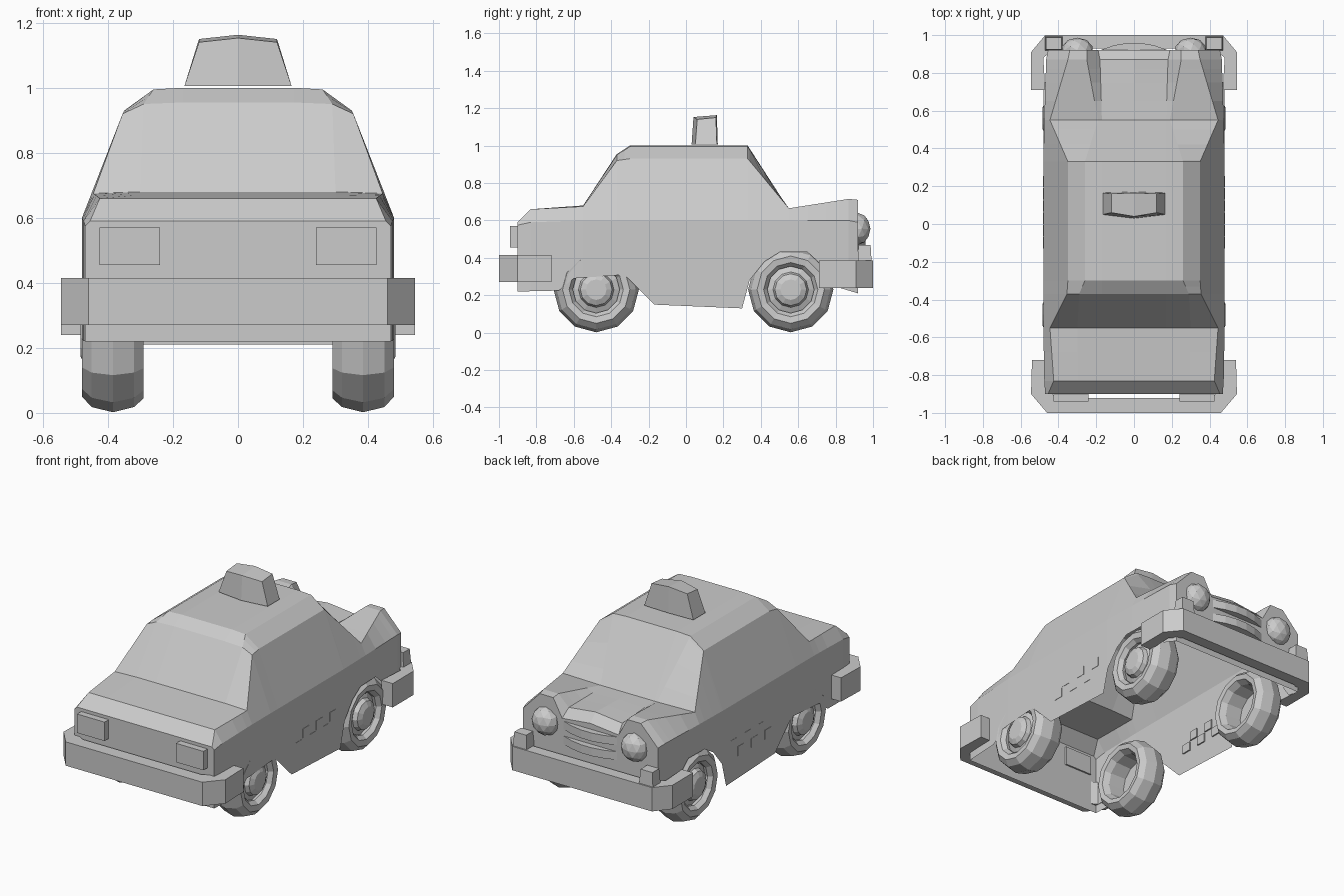
import bpy, bmesh
from math import cos, sin, pi
from mathutils import Matrix, Vector

if "Cube" in bpy.data.objects:
    bpy.data.objects.remove(bpy.data.objects["Cube"])


def finish(name, bm):
    bmesh.ops.recalc_face_normals(bm, faces=bm.faces[:])
    mesh = bpy.data.meshes.new(name)
    bm.to_mesh(mesh)
    bm.free()
    ob = bpy.data.objects.new(name, mesh)
    bpy.context.collection.objects.link(ob)
    return ob


def lerp_table(table, y):
    for (y0, a), (y1, b) in zip(table, table[1:]):
        if y0 <= y <= y1:
            t = (y - y0) / (y1 - y0)
            return [p + (q - p) * t for p, q in zip(a, b)]
    return list(table[-1][1])


def loft(name, rings, closed, caps):
    bm = bmesh.new()
    rows = [[bm.verts.new(p) for p in r] for r in rings]
    n = len(rows[0])
    for a, b in zip(rows, rows[1:]):
        for i in range(n if closed else n - 1):
            j = (i + 1) % n
            bm.faces.new((a[i], a[j], b[j], b[i]))
    if caps:
        bm.faces.new(rows[0])
        bm.faces.new(rows[-1])
    return finish(name, bm)


def prism(name, outline, z0, z1):
    return loft(name, [[(x, y, z) for x, y in outline] for z in (z0, z1)], True, True)


def box(name, centre, size, taper=1.0):
    bm = bmesh.new()
    bmesh.ops.create_cube(bm, size=1)
    for v in bm.verts:
        k = taper if v.co.z > 0 else 1
        v.co = Vector(centre) + Vector((v.co.x * size[0] * k, v.co.y * size[1] * k, v.co.z * size[2]))
    return finish(name, bm)


# Body shell: half sections (belt, shoulder, top edge, inner edge, centre z) along y
upper = [
    (-0.90, [.47, .575, .455, .59, .30, .59, .17, .59, .59]),
    (-0.83, [.475, .59, .425, .66, .30, .66, .17, .66, .66]),
    (-0.55, [.48, .60, .445, .675, .30, .68, .17, .68, .68]),
    (-0.37, [.48, .60, .355, .92, .29, .95, .17, .955, .955]),
    (-0.30, [.48, .60, .35, .93, .26, .995, .17, 1.0, 1.0]),
    (0.33, [.48, .60, .35, .93, .26, .995, .17, 1.0, 1.0]),
    (0.55, [.475, .60, .445, .665, .19, .66, .17, .66, .66]),
    (0.87, [.465, .60, .35, .715, .25, .715, .18, .65, .67]),
    (0.92, [.455, .59, .34, .71, .25, .71, .19, .60, .62]),
]
lower = [(-.90, [.22]), (-.68, [.225]), (-.60, [.29]), (-.33, [.31]), (-.17, [.15]),
         (.30, [.13]), (.34, [.28]), (.42, [.38]), (.50, [.43]), (.65, [.43]),
         (.75, [.34]), (.82, [.24]), (.92, [.21])]
rings = []
for y in sorted({k for k, _ in upper} | {k for k, _ in lower}):
    u, zb = lerp_table(upper, y), lerp_table(lower, y)[0]
    half = [(u[0], zb), (u[0], u[1]), (u[2], u[3]), (u[4], u[5]), (u[6], u[7])]
    rings.append([(-x, y, z) for x, z in half] + [(0, y, u[8])]
                 + [(x, y, z) for x, z in reversed(half)])
loft("car_body", rings, False, True)


# Wheels: lathed tyre and hub, 12 sides
def lathe(name, profile, side, y, z, caps):
    rr = [[(side * x, y + r * cos(2 * pi * i / 12), z + r * sin(2 * pi * i / 12))
           for i in range(12)] for x, r in profile]
    return loft(name, rr, True, caps)


tyre = [(.33, .135), (.295, .155), (.29, .185), (.32, .212), (.385, .228),
        (.45, .212), (.48, .18), (.475, .145), (.45, .125), (.33, .135)]
hub = [(.43, .13), (.445, .095), (.47, .085), (.485, .055)]
for side, label in ((-1, "left"), (1, "right")):
    for y, end in ((-.48, "rear"), (.56, "front")):
        lathe(f"{end}_{label}_tyre", tyre, side, y, .23, False)
        lathe(f"{end}_{label}_hub", hub, side, y, .23, True)


# Wrap-around bumpers
def bumper(name, half_outer, half_inner, z0, z1):
    half = half_outer + half_inner
    left = [(-x, y) for x, y in reversed(half_outer)]
    left_in = [(-x, y) for x, y in reversed(half_inner)]
    return prism(name, left + half_outer + half_inner + left_in, z0, z1)


bumper("rear_bumper", [(.46, -1.0), (.545, -.90), (.54, -.72)],
       [(.47, -.72), (.47, -.88), (.40, -.92)], .27, .415)
bumper("front_bumper", [(.47, 1.0), (.545, .91), (.545, .71)],
       [(.47, .71), (.48, .88), (.42, .93)], .24, .385)

for side, label in ((-1, "left"), (1, "right")):
    # Bumper guards
    box(f"{label}_bumper_guard", (side * .425, .955, .40), (.10, .08, .14), .8)
    # Tail lamps
    box(f"{label}_tail_lamp", (side * .333, -.915, .513), (.185, .05, .115))
    # Headlamps
    bm = bmesh.new()
    bmesh.ops.create_icosphere(bm, subdivisions=2, radius=.085,
                               matrix=Matrix.Translation((side * .30, .92, .555))
                               @ Matrix.Diagonal((1, .78, 1, 1)))
    finish(f"{label}_headlamp", bm)
    # Checker strip along the doors
    for i in range(6):
        box(f"{label}_checker_{i + 1}", (side * .477, -.10 + .065 * i, .30 + .06 * (i % 2)),
            (.01, .06, .055))

# Grille bars, bowed forward
for i, z in enumerate((.47, .56)):
    front = [(.18 * t, .96 - .04 * t * t) for t in (-1, -.6, -.2, .2, .6, 1)]
    prism(f"grille_bar_{i + 1}", front + [(.18, .90), (-.18, .90)], z - .025, z + .025)

# Roof sign with a slight ridge in the middle
loft("roof_sign", [[(x, y0, 1.005), (x, y1, 1.005), (xt, y1 - .005, zt), (xt, y0 + .01, zt - .01)]
                   for x, xt, y0, y1, zt in ((-.165, -.12, .05, .165, 1.15),
                                             (0, 0, .03, .17, 1.163),
                                             (.165, .12, .05, .165, 1.15))], True, True)
